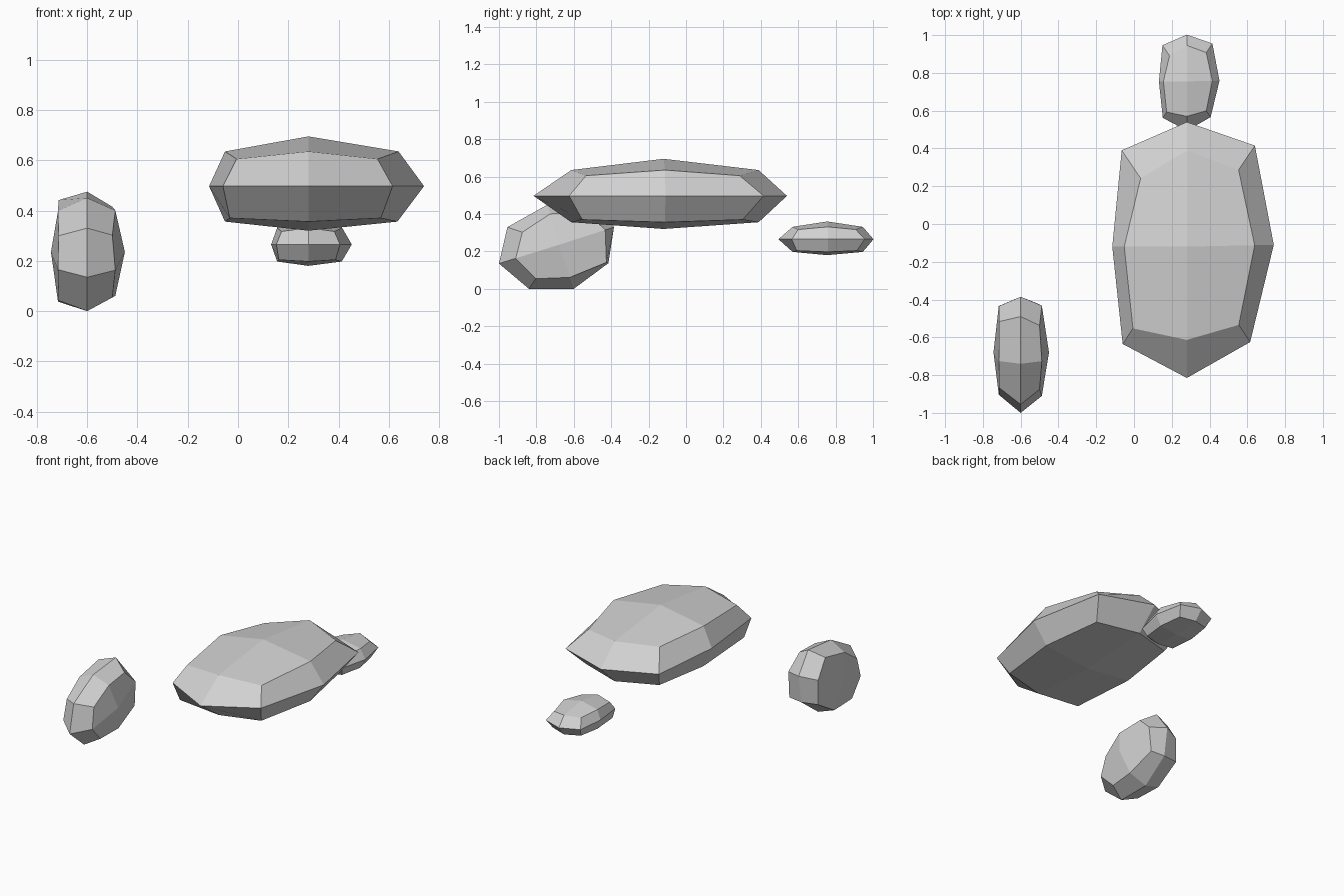
import bpy, bmesh
from math import pi

cube = bpy.data.objects.get("Cube")
if cube:
    bpy.data.objects.remove(cube, do_unlink=True)

# Single stone colour
stone = bpy.data.materials.new("light_grey_stone")
stone.use_nodes = True
grey = (0.64, 0.64, 0.64, 1)
stone.diffuse_color = grey
stone.node_tree.nodes["Principled BSDF"].inputs["Base Color"].default_value = grey


def add_cap(bm, outline, insets, mid_h, corner_h, peak_h):
    """Close one side: an inset ring of eight points and four quads to a peak.
    Even points are side middles, odd points are corners."""
    ring = [bm.verts.new((v.co.x * s, v.co.y * s, corner_h if i % 2 else mid_h))
            for i, (v, s) in enumerate(zip(outline, insets))]
    peak = bm.verts.new((0, 0, peak_h))
    for i in range(8):
        j = (i + 1) % 8
        bm.faces.new((outline[i], outline[j], ring[j], ring[i]))
    for i in range(0, 8, 2):
        bm.faces.new((ring[i], ring[i + 1], ring[(i + 2) % 8], peak))


def make_rock(name, outline, upper, lower, location, scale=(1, 1, 1), rotation=(0, 0, 0)):
    """Faceted rock: a widest outline with a chipped cap on either side."""
    bm = bmesh.new()
    loop = [bm.verts.new((x, y, 0)) for x, y in outline]
    add_cap(bm, loop, *upper)
    add_cap(bm, loop, *lower)
    bmesh.ops.recalc_face_normals(bm, faces=bm.faces)
    mesh = bpy.data.meshes.new(name)
    bm.to_mesh(mesh)
    bm.free()
    mesh.materials.append(stone)
    rock = bpy.data.objects.new(name, mesh)
    rock.location, rock.scale, rock.rotation_euler = location, scale, rotation
    bpy.context.collection.objects.link(rock)
    return rock


# Broad flat rock, and a smaller copy of the same shape behind it
slab_outline = [(0, -.695), (.335, -.505), (.46, .01), (.36, .535),
                (0, .66), (-.345, .51), (-.395, 0), (-.34, -.515)]
slab_top = ([.71, .82, .78, .76, .77, .71, .84, .84], .138, .108, .198)
slab_base = ([.71, .86, .77, .79, .77, .82, .84, .92], -.141, -.127, -.177)

make_rock("large_flat_rock", slab_outline, slab_top, slab_base, (.28, -.12, .497))
make_rock("small_flat_rock", slab_outline, slab_top, slab_base, (.28, .755, .265),
          scale=(.375, .375, .48))

# Upright rock standing on its edge
boulder_outline = [(-.32, -.1), (-.275, .095), (-.06, .215), (.19, .24),
                   (.295, .095), (.265, -.098), (.08, -.235), (-.16, -.235)]
boulder_left = ([.72, .71, .77, .75, .84, .96, .74, .77], .112, .1, .15)
boulder_right = ([.7, .68, .76, .86, .83, .93, .84, .82], -.116, -.114, -.144)

make_rock("upright_rock", boulder_outline, boulder_left, boulder_right, (-.6, -.68, .235),
          rotation=(pi / 2, 0, pi / 2))
